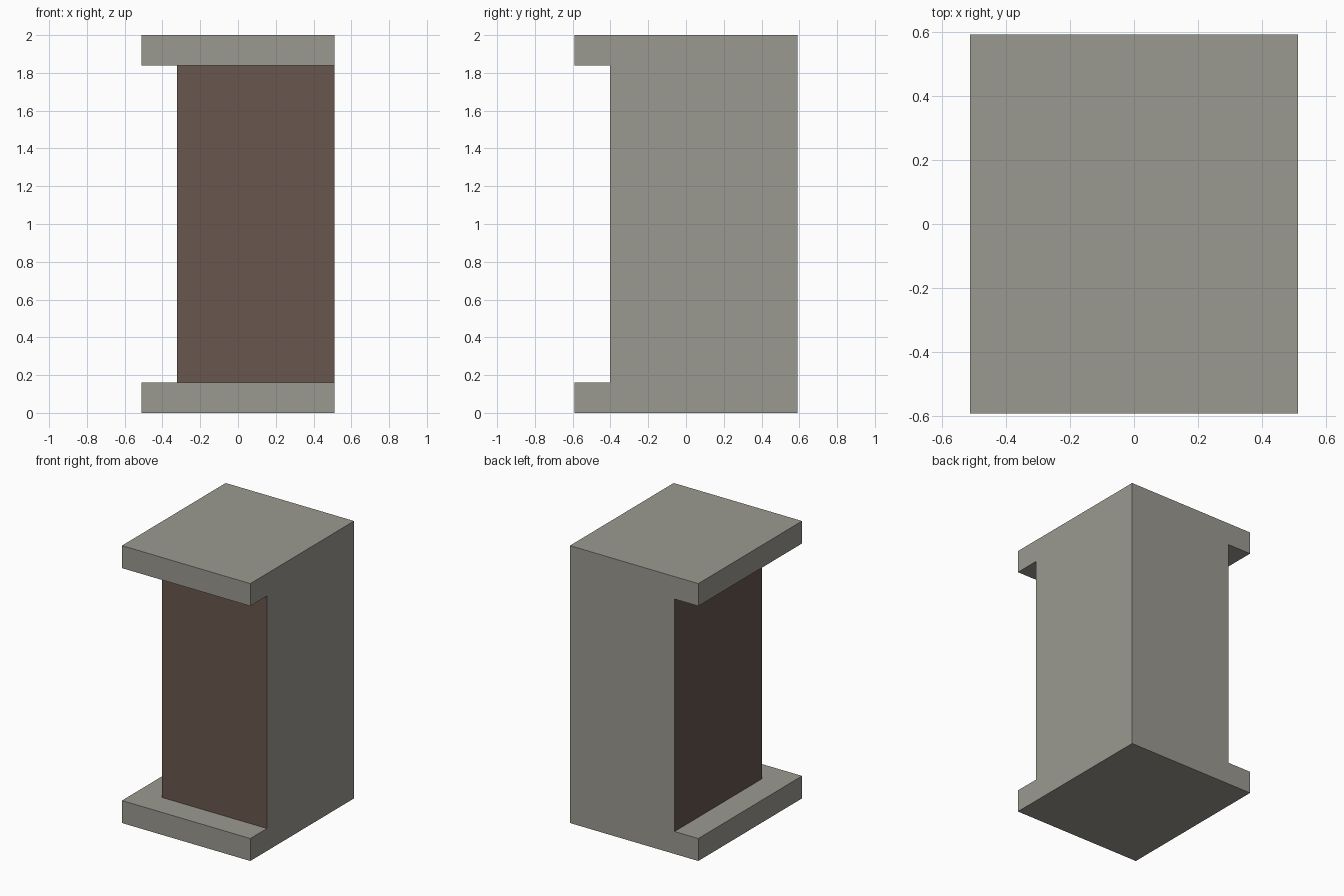
import bpy
import bmesh

if "Cube" in bpy.data.objects:
    bpy.data.objects.remove(bpy.data.objects["Cube"])


def material(name, rgb):
    m = bpy.data.materials.new(name)
    m.diffuse_color = (*rgb, 1.0)
    m.use_nodes = True
    m.node_tree.nodes["Principled BSDF"].inputs["Base Color"].default_value = m.diffuse_color
    return m


stone = material("warm_grey_stone", (0.325, 0.320, 0.280))
brown = material("dark_brown_panel", (0.138, 0.093, 0.074))

X, Y, H, T = 0.512, 0.591, 2.0, 0.162   # half sizes, height, slab thickness
SETBACK = 0.189                         # recess on the front and left sides


def box(name, lo, hi, open_ends=False):
    bm = bmesh.new()
    bmesh.ops.create_cube(bm, size=1.0)
    for v in bm.verts:
        v.co = [a + (c + 0.5) * (b - a) for a, b, c in zip(lo, hi, v.co)]
    bm.normal_update()
    if open_ends:
        ends = [f for f in bm.faces if abs(f.normal.z) > 0.5]
        bmesh.ops.delete(bm, geom=ends, context='FACES_ONLY')
    me = bpy.data.meshes.new(name)
    bm.to_mesh(me)
    bm.free()
    ob = bpy.data.objects.new(name, me)
    bpy.context.collection.objects.link(ob)
    me.materials.append(stone)
    return ob


# Slabs at the foot and the head
box("base_slab", (-X, -Y, 0), (X, Y, T))
box("top_slab", (-X, -Y, H - T), (X, Y, H))

# Recessed core, flush with the slabs at the right and back
core = box("core", (-X + SETBACK, -Y + SETBACK, T), (X, Y, H - T), open_ends=True)

# Recessed front and left faces are brown
core.data.materials.append(brown)
for p in core.data.polygons:
    if p.normal.x < -0.5 or p.normal.y < -0.5:
        p.material_index = 1
